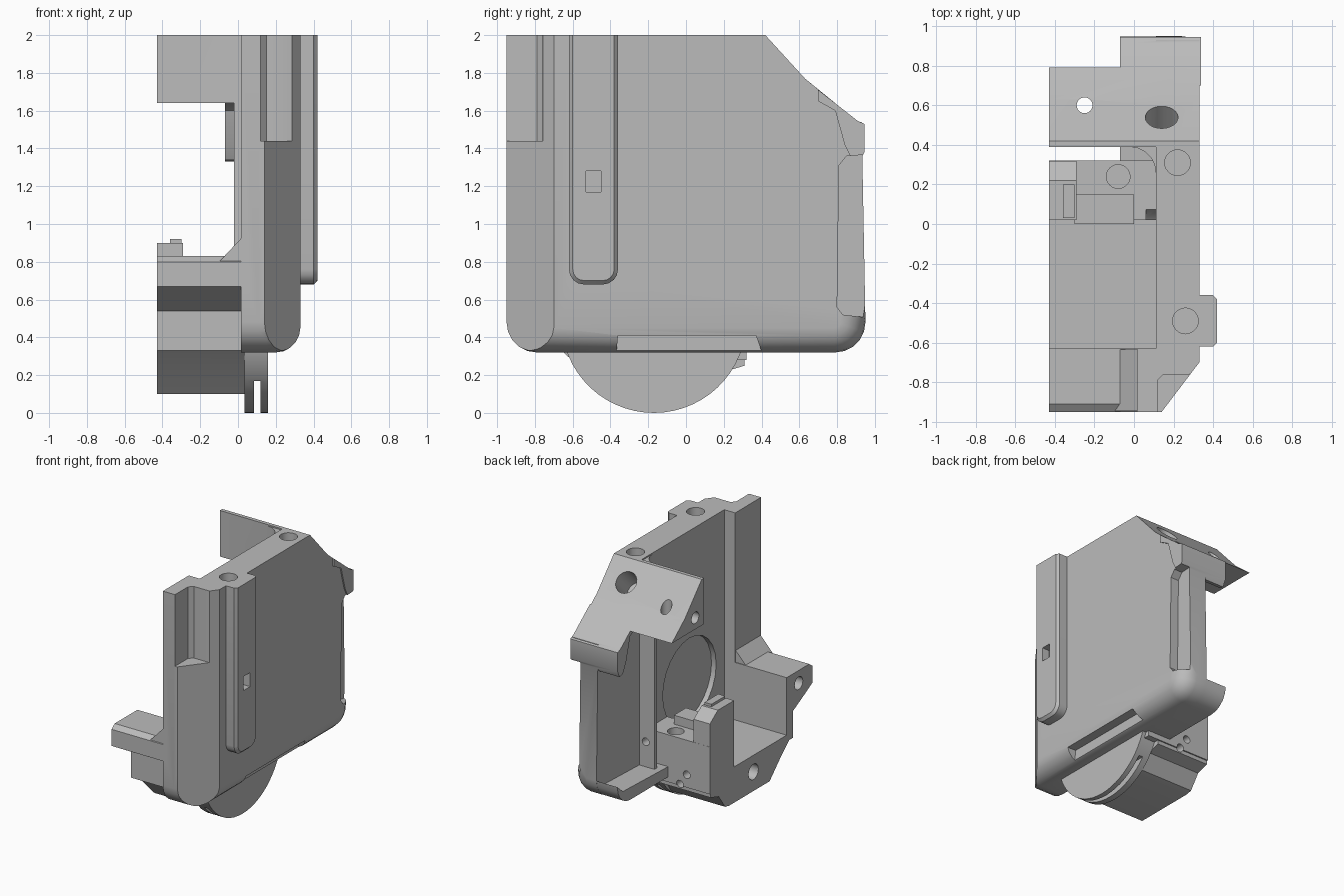
import bpy, bmesh, math
from mathutils import Matrix

if "Cube" in bpy.data.objects:
    bpy.data.objects.remove(bpy.data.objects["Cube"])

LEFT = -0.43   # open left end
OUT = 0.33     # outer face of the side wall
grey = bpy.data.materials.new("plain grey")
grey.diffuse_color = (0.5, 0.5, 0.5, 1)
grey.use_nodes = True
grey.node_tree.nodes["Principled BSDF"].inputs["Base Color"].default_value = grey.diffuse_color


def prism(name, pts, axis, a, b, round_rule=None, width=0, seg=1):
    """Extrude a closed 2D outline along an axis from a to b.
    axis x takes (y, z) points, y takes (x, z), z takes (x, y)."""
    place = {'x': lambda p, t: (t, p[0], p[1]),
             'y': lambda p, t: (p[0], t, p[1]),
             'z': lambda p, t: (p[0], p[1], t)}[axis]
    bm = bmesh.new()
    lo = [bm.verts.new(place(p, a)) for p in pts]
    hi = [bm.verts.new(place(p, b)) for p in pts]
    bm.faces.new(lo)
    bm.faces.new(hi)
    for i in range(len(pts)):
        bm.faces.new((lo[i - 1], lo[i], hi[i], hi[i - 1]))
    bmesh.ops.recalc_face_normals(bm, faces=bm.faces)
    if round_rule:
        edges = [e for e in bm.edges if all(round_rule(v.co) for v in e.verts)]
        bmesh.ops.bevel(bm, geom=edges, offset=width, segments=seg,
                        profile=0.5, affect='EDGES', clamp_overlap=True)
    me = bpy.data.meshes.new(name)
    bm.to_mesh(me)
    bm.free()
    ob = bpy.data.objects.new(name, me)
    bpy.context.collection.objects.link(ob)
    me.materials.append(grey)
    return ob


def box(name, x0, x1, y0, y1, z0, z1):
    return prism(name, [(x0, y0), (x1, y0), (x1, y1), (x0, y1)], 'z', z0, z1)


def arc(cx, cy, r, a0, a1, n=5):
    angles = [math.radians(a0 + (a1 - a0) * i / n) for i in range(n + 1)]
    return [(cx + r * math.cos(t), cy + r * math.sin(t)) for t in angles]


def combine(other, op):
    """Apply a boolean to the housing and drop the helper."""
    bpy.context.view_layer.update()
    m = housing.modifiers.new("bool", 'BOOLEAN')
    m.operation, m.solver, m.object = op, 'EXACT', other
    dg = bpy.context.evaluated_depsgraph_get()
    me = bpy.data.meshes.new_from_object(housing.evaluated_get(dg))
    housing.modifiers.clear()
    housing.data = me
    bpy.data.objects.remove(other)


def add(ob):
    combine(ob, 'UNION')


def cut(ob):
    combine(ob, 'DIFFERENCE')


def drill(axis, u, v, r, a, b):
    cut(prism("drill", arc(u, v, r, 0, 360, 24)[:-1], axis, a, b))


# side wall with rounded lower edge
front_corner = arc(-0.79, 0.48, 0.16, 180, 270)
rear_corner = arc(0.79, 0.48, 0.16, 270, 360)
slope = [(0.63, 1.77), (0.42, 2)]
housing = prism("housing", front_corner + rear_corner + [(0.93, 1.54), (0.91, 1.54)] + slope
                + [(-0.95, 2)], 'x', 0.11, OUT,
                lambda c: c.x > 0.32 and c.z < 0.5, 0.13, 5)

# front pillar and its gusset
add(prism("front_pillar", front_corner + [(-0.63, 0.32), (-0.63, 2), (-0.95, 2)], 'x', 0.015, 0.15))
add(prism("gusset", [(-0.1, 0.8), (0.05, 0.8), (0.05, 0.96)], 'y', -0.945, -0.635))

# front arm
add(prism("front_arm", [(-0.95, 0.67), (-0.95, 0.8), (-0.91, 0.83), (-0.63, 0.83), (-0.63, 0.33),
                        (-0.71, 0.33), (-0.71, 0.54), (-0.88, 0.63)], 'x', LEFT, 0.05))

# lower deck with a curved underside
add(prism("deck", [(-0.66, 0.33), (-0.66, 0.38), (0.31, 0.38), (0.31, 0.25), (0.21, 0.22), (0.13, 0.11),
                   (0.08, 0.1), (-0.42, 0.1), (-0.56, 0.24)], 'x', LEFT, 0.035))
add(box("deck_edge", 0.02, 0.15, -0.65, 0.31, 0.321, 0.38))

# shelf, ridge and post at the back of the deck
add(box("shelf", LEFT, 0.13, 0.02, 0.32, 0.28, 0.65))
add(box("ridge", -0.3, 0, 0, 0.15, 0.3, 0.72))
add(prism("post", [(0.02, 0.3), (0.319, 0.3), (0.319, 0.83), (0.22, 0.9), (0.02, 0.9)],
          'x', LEFT, -0.29))
add(box("post_tip", -0.36, -0.3, 0.03, 0.2, 0.8, 0.92))

# rear foot
add(prism("rear_foot", arc(0.79, 0.48, 0.159, 270, 360) + [(0.88, 0.42), (0.3, 0.4), (0.3, 0.321)],
          'x', -0.07, 0.16))

# top flap, its corner rib and the rear lip
add(prism("flap", [(0.39, 1.64), (0.39, 2)] + slope[::-1] + [(0.79, 1.64)], 'x', LEFT, 0.2))
add(prism("corner_rib", [(0.15, 0.42), (-0.02, 0.42)] + arc(-0.02, 0.26, 0.13, 90, 0)
          + [(0.15, 0.26)], 'z', 0.35, 1.99))
add(prism("rear_lip", [(0.7, 1.65), (0.7, 1.71), (0.91, 1.545), (0.945, 1.53), (0.945, 1.38),
                       (0.92, 1.33), (0.88, 1.34), (0.84, 1.42), (0.79, 1.6)], 'x', -0.07, 0.34))

# outer guide rail
add(prism("guide_rail", arc(-0.44, 0.76, 0.08, 0, -90, 4) + arc(-0.54, 0.76, 0.08, 270, 180, 4)
          + [(-0.62, 2.1), (-0.36, 2.1)], 'x', 0.3, 0.42, lambda c: c.x > 0.41, 0.02))
cut(box("top_trim", -1, 1, -1, 1, 2, 2.3))

# round guard under the deck, with its groove
add(prism("wheel_guard", arc(-0.17, 0.49, 0.49, 196, 344, 24), 'x', 0.035, 0.16))
cut(box("groove", 0.085, 0.12, -0.8, 0.5, -0.1, 0.17))

# slanted front corner and the open notch above it
cut(prism("corner", [(0.14, -0.96), (0.14, -0.95), (OUT, -0.7), (0.5, -0.7), (0.5, -0.96)],
          'z', 0.2, 2.1))
cut(prism("notch", [(0.12, -1), (0.12, -0.79), (0.15, -0.76), (0.28, -0.76), (0.4, -0.72), (0.4, -1)],
          'z', 1.44, 2.1))

# rear pocket, lower slot and rail window
cut(prism("pocket", [(0.83, 0.52), (1, 0.5), (1, 1.37), (0.85, 1.36), (0.81, 1.31), (0.8, 0.56)],
          'x', 0.26, 0.5))
cut(prism("slot", [(-0.37, 0.3), (-0.36, 0.41), (0.37, 0.41), (0.41, 0.3)], 'x', 0.25, 0.5))
cut(box("window", 0.36, 0.5, -0.53, -0.45, 1.17, 1.28))

# round recess in the inner wall
drill('x', -0.2, 0.83, 0.33, 0.06, 0.15)

# hole square to the slope
tilted = prism("tilted", arc(0, 0, 0.083, 0, 360, 24)[:-1], 'z', -0.2, 0.15)
tilted.matrix_world = Matrix.Translation((0.14, 0.54, 1.87)) @ Matrix.Rotation(math.radians(-46), 4, 'X')
cut(tilted)

# screw holes
drill('z', 0.22, 0.31, 0.065, 1.8, 2.1)
drill('z', 0.26, -0.49, 0.065, 1.8, 2.1)
drill('z', -0.25, 0.6, 0.04, 1.5, 2.1)
drill('z', -0.08, 0.24, 0.06, 0.5, 0.8)
drill('x', 0.5, 1.73, 0.045, -0.6, -0.3)
drill('x', -0.78, 0.73, 0.05, -0.6, -0.25)
drill('x', -0.22, 0.25, 0.06, -0.6, -0.25)
for x, z in ((-0.23, 0.38), (-0.17, 0.29), (0.055, 0.6)):
    drill('y', x, z, 0.03, 0.2, 0.5)

# crisp edges, smooth curves
bpy.context.view_layer.objects.active = housing
housing.select_set(True)
bpy.ops.object.shade_smooth_by_angle(angle=math.radians(30))
